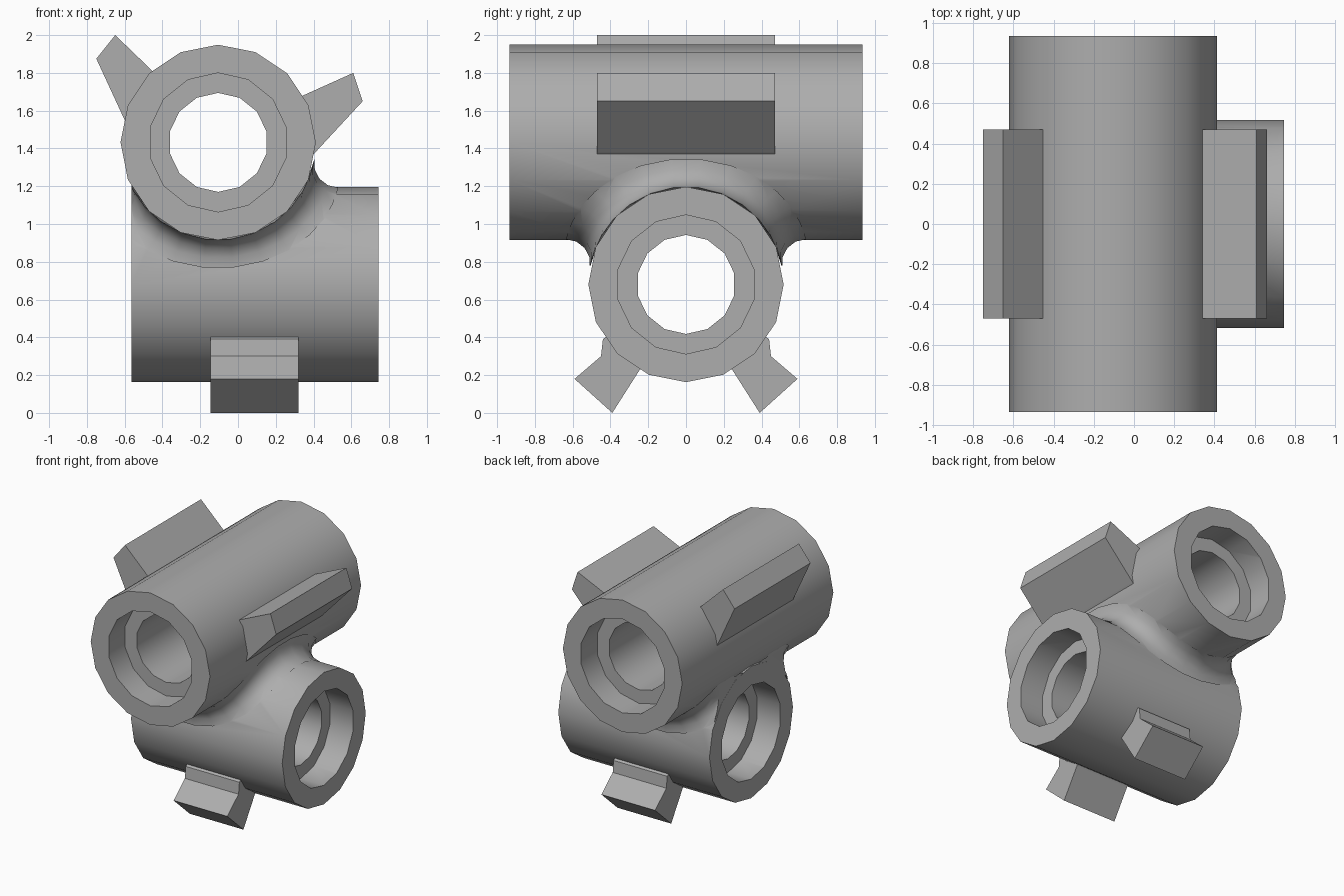
import bpy, bmesh, math
from mathutils import Vector, Matrix

if "Cube" in bpy.data.objects:
    bpy.data.objects.remove(bpy.data.objects["Cube"], do_unlink=True)

GREY = 0.42
metal = bpy.data.materials.new("plain grey")
metal.use_nodes = True
metal.diffuse_color = (GREY, GREY, GREY, 1)
metal.node_tree.nodes["Principled BSDF"].inputs["Base Color"].default_value = (GREY, GREY, GREY, 1)

R, COUNTERBORE, BORE, STEP = 0.517, 0.368, 0.262, 0.2
FILLET = 0.128
UPPER = Vector((-0.105, 0, 1.432))   # axis along y
LOWER = Vector((0.09, 0, 0.68))      # axis along x
UPPER_LEN, LOWER_LEN = 1.87, 1.31
LOWER_END = LOWER.x - LOWER_LEN / 2


def add_object(name, bm):
    bmesh.ops.recalc_face_normals(bm, faces=bm.faces)
    mesh = bpy.data.meshes.new(name)
    bm.to_mesh(mesh)
    bm.free()
    mesh.materials.append(metal)
    obj = bpy.data.objects.new(name, mesh)
    bpy.context.collection.objects.link(obj)
    return obj


def cylinder(name, centre, axis, radius, length, sides):
    bm = bmesh.new()
    turn = Vector(axis).to_track_quat('Z', 'Y').to_matrix().to_4x4()
    bmesh.ops.create_cone(bm, cap_ends=True, segments=sides, radius1=radius,
                          radius2=radius, depth=length,
                          matrix=Matrix.Translation(centre) @ turn)
    return add_object(name, bm)


def prism(name, profile, to_point, start, end):
    """Extrude a 2D profile; to_point maps (a, b, depth) to 3D."""
    bm = bmesh.new()
    face = bm.faces.new([bm.verts.new(to_point(a, b, start)) for a, b in profile])
    ext = bmesh.ops.extrude_face_region(bm, geom=[face])
    shift = Vector(to_point(0, 0, end)) - Vector(to_point(0, 0, start))
    bmesh.ops.translate(bm, vec=shift,
                        verts=[g for g in ext["geom"] if isinstance(g, bmesh.types.BMVert)])
    return add_object(name, bm)


def combine(target, other, operation):
    mod = target.modifiers.new("combine", 'BOOLEAN')
    mod.operation, mod.solver, mod.object = operation, 'EXACT', other
    bpy.context.view_layer.objects.active = target
    bpy.ops.object.modifier_apply(modifier=mod.name)
    bpy.data.objects.remove(other, do_unlink=True)


def fillet_ring(steps=32, arc=4):
    """Rolling-ball blend where the two crossing tubes meet."""
    bm = bmesh.new()
    reach = R + FILLET
    low, high = UPPER.z - reach, LOWER.z + reach
    rings = []
    for i in range(steps):
        t = math.tau * (i + 0.5) / steps
        z = low + (high - low) * math.cos(t) ** 2
        x = math.copysign(math.sqrt(max(0, reach ** 2 - (UPPER.z - z) ** 2)), math.cos(t))
        y = math.copysign(math.sqrt(max(0, reach ** 2 - (z - LOWER.z) ** 2)), math.sin(t))
        ball = Vector((UPPER.x + x, y, z))
        to_upper = Vector((-x, 0, UPPER.z - z)).normalized()
        to_lower = Vector((0, -y, LOWER.z - z)).normalized()
        ring = [ball + FILLET * to_lower.slerp(to_upper, k / arc) for k in range(arc + 1)]
        corner = (to_upper + to_lower) / (1 + to_upper.dot(to_lower))
        ring.append(ball + corner * FILLET * 1.15)
        rings.append([bm.verts.new(p) for p in ring])
    n = arc + 2
    for i in range(steps):
        a, b = rings[i], rings[(i + 1) % steps]
        for k in range(n):
            bm.faces.new((a[k], a[(k + 1) % n], b[(k + 1) % n], b[k]))
    # Trim flush with the short end of the lower tube
    bmesh.ops.triangulate(bm, faces=bm.faces)
    bmesh.ops.bisect_plane(bm, geom=bm.verts[:] + bm.edges[:] + bm.faces[:],
                           plane_co=(LOWER_END + 0.001, 0, 0), plane_no=(-1, 0, 0),
                           clear_outer=True)
    bmesh.ops.holes_fill(bm, edges=[e for e in bm.edges if e.is_boundary])
    return add_object("fillet", bm)


# Body: two crossing tubes blended together
body = cylinder("crossed_tube_body", UPPER, (0, 1, 0), R, UPPER_LEN, 16)
combine(body, cylinder("lower_tube", LOWER, (1, 0, 0), R, LOWER_LEN, 16), 'UNION')
combine(body, fillet_ring(), 'UNION')

# Through bores with a wider step at each end
for centre, axis, length in ((UPPER, Vector((0, 1, 0)), UPPER_LEN),
                             (LOWER, Vector((1, 0, 0)), LOWER_LEN)):
    combine(body, cylinder("bore", centre, axis, BORE, length + 0.2, 14), 'DIFFERENCE')
    for side in (-1, 1):
        end = centre + axis * side * length / 2
        combine(body, cylinder("counterbore", end, axis, COUNTERBORE, STEP * 2, 14), 'DIFFERENCE')

bpy.ops.object.select_all(action='DESELECT')
body.select_set(True)
bpy.context.view_layer.objects.active = body
bpy.ops.object.shade_smooth_by_angle(angle=math.radians(32))

# Tapered fins on the upper tube
fins = {
    "right_fin": [(-0.65, 2.0), (-0.75, 1.875), (-0.6, 1.55), (-0.56, 1.47), (-0.38, 1.74)],
    "left_fin": [(0.61, 1.8), (0.66, 1.65), (0.41, 1.38), (0.36, 1.33), (0.27, 1.647)],
}
for name, profile in fins.items():
    prism(name, profile, lambda a, b, d: (a, d, b), -0.47, 0.47)

# Splayed feet under the lower tube
foot = [(0.59, 0.18), (0.39, 0.0), (0.25, 0.22), (0.2, 0.29), (0.4, 0.42), (0.44, 0.39), (0.45, 0.3)]
for name, side in (("back_foot", 1), ("front_foot", -1)):
    prism(name, [(a * side, b) for a, b in foot], lambda a, b, d: (d, a, b), -0.145, 0.32)
